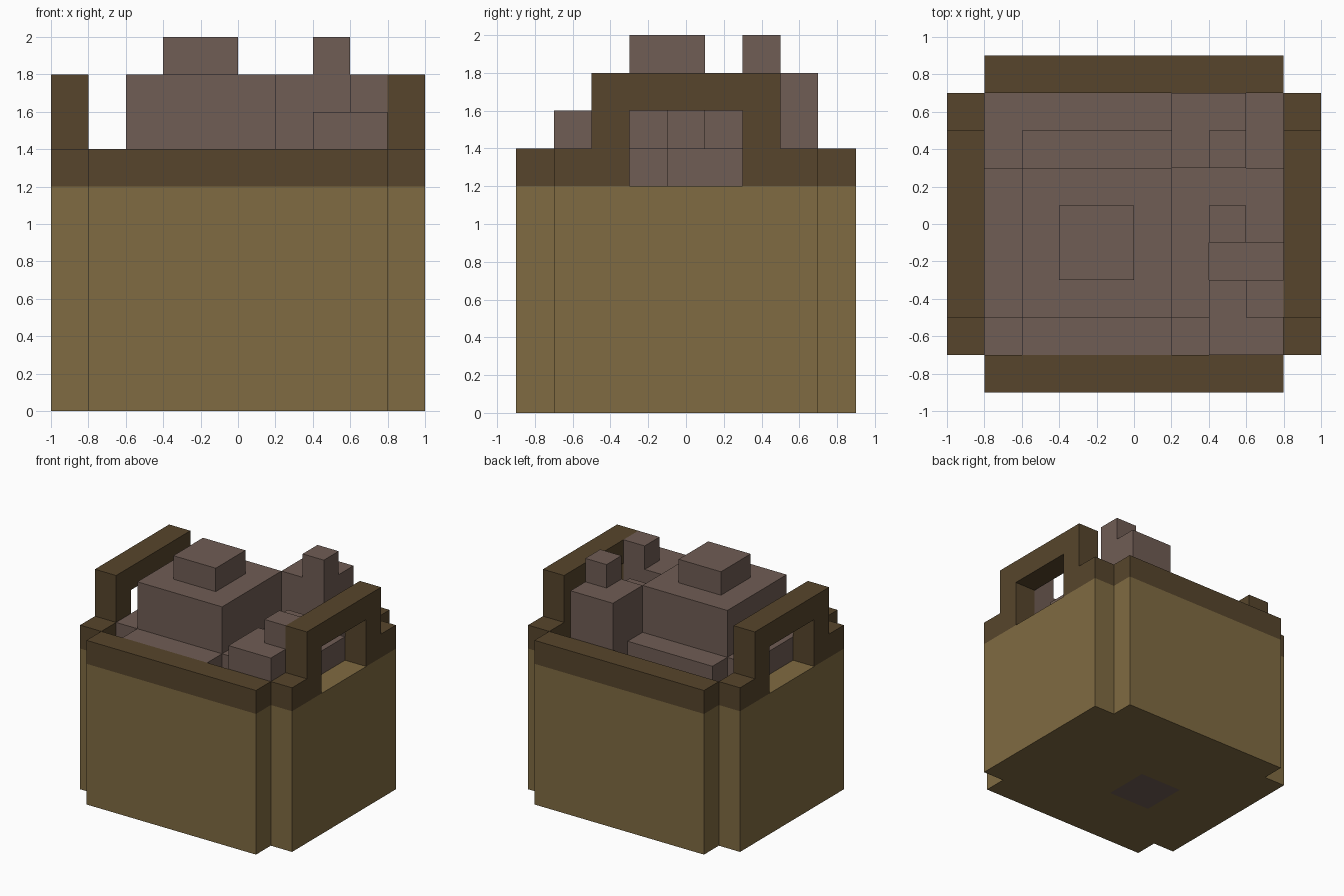
import bpy
import bmesh
from mathutils import Matrix, Vector

if "Cube" in bpy.data.objects:
    bpy.data.objects.remove(bpy.data.objects["Cube"], do_unlink=True)


def material(name, rgb):
    mat = bpy.data.materials.new(name)
    mat.use_nodes = True
    mat.diffuse_color = (*rgb, 1)
    mat.node_tree.nodes["Principled BSDF"].inputs["Base Color"].default_value = (*rgb, 1)
    return mat


WICKER = material("tan wicker", (0.216, 0.147, 0.054))
TRIM = material("dark brown trim", (0.095, 0.060, 0.025))
STONE = material("grey brown stone", (0.162, 0.109, 0.089))


def finish(name, bm, mat):
    bmesh.ops.recalc_face_normals(bm, faces=bm.faces)
    mesh = bpy.data.meshes.new(name)
    bm.to_mesh(mesh)
    bm.free()
    mesh.materials.append(mat)
    obj = bpy.data.objects.new(name, mesh)
    bpy.context.scene.collection.objects.link(obj)
    return obj


def boxes(name, mat, *spans):
    """Each span is an x range, a y range and a z range."""
    bm = bmesh.new()
    for span in spans:
        low, high = (Vector(corner) for corner in zip(*span))
        place = Matrix.Translation((low + high) / 2) @ Matrix.Diagonal((*(high - low), 1))
        bmesh.ops.create_cube(bm, size=1, matrix=place)
    return finish(name, bm, mat)


def side_rim(name, x):
    """Rim and handle as one stepped arch, extruded across the wall."""
    half = [(.3, 1.6), (.3, 1.2), (.7, 1.2), (.7, 1.4), (.5, 1.4), (.5, 1.8)]
    outline = half + [(-y, z) for y, z in reversed(half)]
    bm = bmesh.new()
    face = bm.faces.new([bm.verts.new((x, y, z)) for y, z in outline])
    sweep = bmesh.ops.extrude_face_region(bm, geom=[face])
    moved = [v for v in sweep["geom"] if isinstance(v, bmesh.types.BMVert)]
    bmesh.ops.translate(bm, verts=moved, vec=(.2, 0, 0))
    return finish(name, bm, TRIM)


BASE, RIM = 1.2, 1.4
WIDE, DEEP = (-.8, .8), (-.7, .7)

# Basket walls with their rims and handles
for name, y in (("front", (-.9, -.7)), ("back", (.7, .9))):
    boxes(name + "_wall", WICKER, (WIDE, y, (0, BASE)))
    boxes(name + "_rim", TRIM, (WIDE, y, (BASE, RIM)))
for name, x in (("right", (-1, -.8)), ("left", (.8, 1))):
    boxes(name + "_wall", WICKER, (x, DEEP, (0, BASE)))
    side_rim(name + "_rim_and_handle", x[0])

# Floor, open around the central stone column
FLOOR = (0, .2)
boxes("basket_floor", WICKER,
      ((-.8, -.4), DEEP, FLOOR), ((0, .8), DEEP, FLOOR),
      ((-.4, 0), (-.7, -.3), FLOOR), ((-.4, 0), (.1, .7), FLOOR))

# Stone filling
boxes("stone_bed", STONE, (WIDE, DEEP, (.2, BASE)))
boxes("central_column", STONE, ((-.4, 0), (-.3, .1), (0, 2)))
boxes("large_stone", STONE, ((-.6, .2), (-.5, .3), (BASE, 1.8)))
boxes("low_stones", STONE,
      ((-.6, .2), (-.7, -.5), (BASE, RIM)),
      ((-.6, .2), (.3, .5), (BASE, RIM)),
      ((-.8, -.6), (-.5, .3), (BASE, RIM)),
      ((.2, .4), (-.5, .3), (BASE, RIM)),
      ((.4, .8), (-.1, .3), (BASE, RIM)))
boxes("small_stone", STONE, ((.4, .6), (-.1, .1), (RIM, 1.6)))
boxes("front_stone", STONE, ((.4, .8), (-.7, -.3), (BASE, 1.6)))
boxes("front_stone_cap", STONE, ((.6, .8), (-.5, -.3), (1.6, 1.8)))
boxes("back_stone", STONE, ((.2, .6), (.3, .7), (BASE, 1.8)))
boxes("back_stone_cap", STONE, ((.4, .6), (.3, .5), (1.8, 2)))
